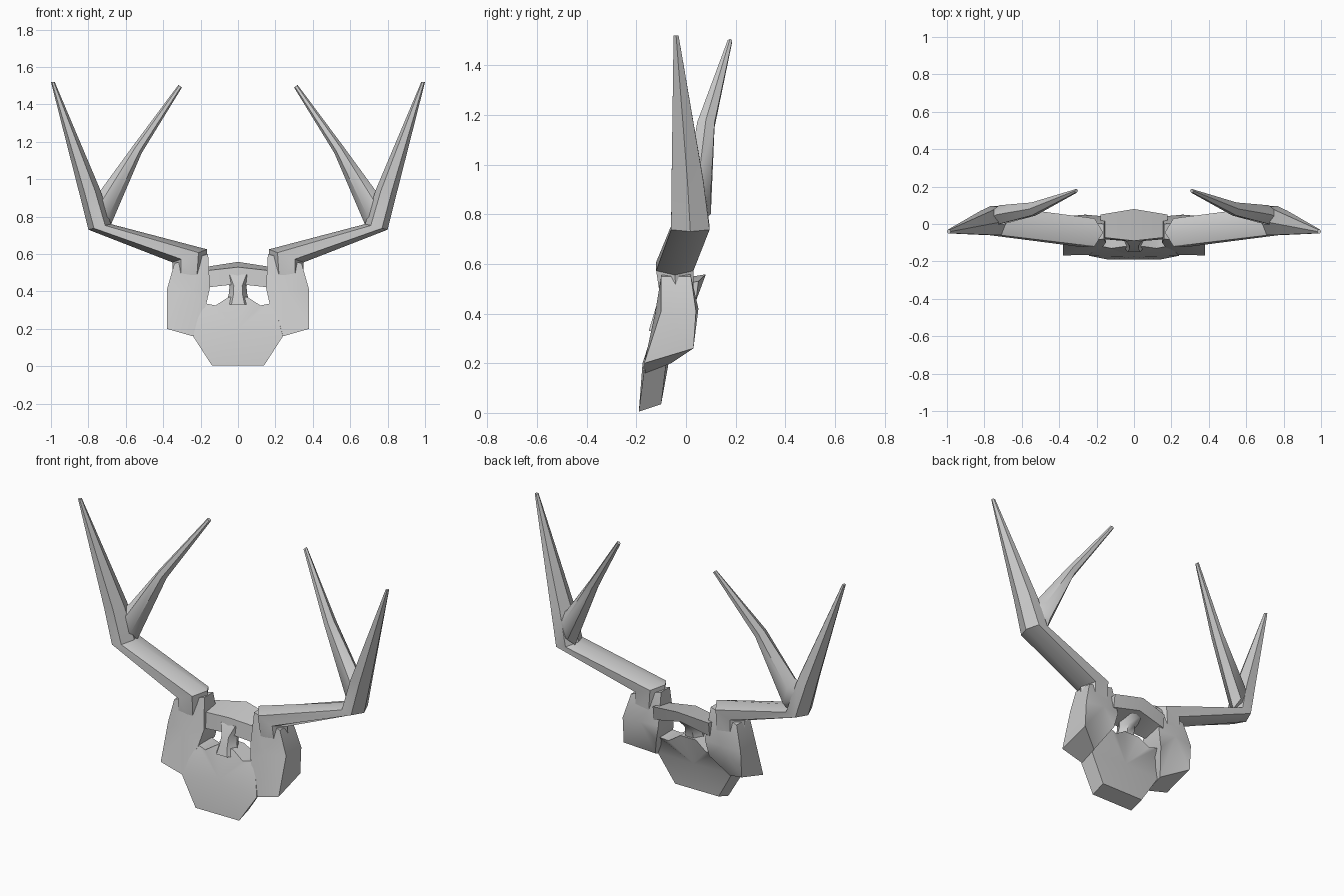
import bpy, bmesh, math
from mathutils import Vector

if "Cube" in bpy.data.objects:
    bpy.data.objects.remove(bpy.data.objects["Cube"])


def finish(name, bm, mirror=False):
    bmesh.ops.recalc_face_normals(bm, faces=bm.faces)
    mesh = bpy.data.meshes.new(name)
    bm.to_mesh(mesh)
    bm.free()
    ob = bpy.data.objects.new(name, mesh)
    bpy.context.collection.objects.link(ob)
    if mirror:
        ob.modifiers.new("Mirror", 'MIRROR').use_mirror_merge = False
    bpy.ops.object.select_all(action='DESELECT')
    ob.select_set(True)
    bpy.context.view_layer.objects.active = ob
    bpy.ops.object.shade_smooth_by_angle(angle=math.radians(45))
    return ob


def loft(name, rings, mirror=False):
    bm = bmesh.new()
    rows = [[bm.verts.new(p) for p in r] for r in rings]
    n = len(rows[0])
    for a, b in zip(rows, rows[1:]):
        for i in range(n):
            j = (i + 1) % n
            bm.faces.new((a[i], a[j], b[j], b[i]))
    bm.faces.new(rows[0])
    bm.faces.new(rows[-1])
    return finish(name, bm, mirror)


def ring(x0, z0, x1, z1, y0, y1):
    """Six-sided section between two outline points, spanning y0..y1."""
    c = Vector(((x0 + x1) / 2, (y0 + y1) / 2, (z0 + z1) / 2))
    a = Vector((x1 - x0, 0, z1 - z0)) / 2
    b = Vector((0, (y1 - y0) / 2 / 0.866, 0))
    return [c + a * math.cos(i * math.pi / 3) + b * math.sin(i * math.pi / 3)
            for i in range(6)]


def plate(name, pts, front_mid, back_mid, mirror=False):
    """Outline of (x, z, front y, back y, back z lift), fanned to a middle point."""
    bm = bmesh.new()
    f = [bm.verts.new((x, yf, z)) for x, z, yf, yb, dz in pts]
    b = [bm.verts.new((x, yb, z + dz)) for x, z, yf, yb, dz in pts]
    fm, bk = bm.verts.new(front_mid), bm.verts.new(back_mid)
    for i in range(len(pts)):
        j = (i + 1) % len(pts)
        bm.faces.new((f[i], f[j], fm))
        bm.faces.new((b[j], b[i], bk))
        bm.faces.new((f[j], f[i], b[i], b[j]))
    return finish(name, bm, mirror)


# Snout shield below the eyes
half = [(.14, .005, -.19, -.10, .03), (.24, .16, -.17, -.08, .04),
        (.20, .31, -.13, -.03, .0), (.17, .335, -.12, -.0, .0),
        (.12, .325, -.13, -.01, .0), (.05, .37, -.12, -.02, .0)]
snout = half + [(-p[0],) + p[1:] for p in reversed(half)]
plate("snout", snout, (0, -.175, .2), (0, -.07, .2))

# Nose bridge between the eyes
loft("nose_bridge", [ring(-w, z, w, z, y0, y1) for w, z, y0, y1 in (
    (.07, .33, -.15, -.04), (.05, .38, -.135, -.03),
    (.045, .43, -.12, -.02), (.09, .49, -.09, .03))])

# Brow with a rear crest
side = [(-.08, .42), (-.07, .51), (.05, .53), (.04, .45)]
mid = [(-.095, .44), (-.09, .53), (.08, .558), (.05, .49)]
loft("brow", [[(x, y, z) for y, z in prof]
              for x, prof in ((-.18, side), (0, mid), (.18, side))])

# Cheeks beside the eyes
cheek = [(.16, .60, -.08, .0, .0), (.15, .42, -.10, .04, .0),
         (.17, .33, -.125, .03, .0), (.24, .16, -.165, -.06, .04),
         (.38, .20, -.168, .03, .06), (.38, .41, -.10, .04, .0),
         (.34, .55, -.10, .02, .0)]
plate("cheek", cheek, (.26, -.125, .40), (.26, .05, .42), True)

# Antler beam and outer tine
loft("antler", [ring(.18, .44, .35, .44, -.10, .03),
                ring(.165, .625, .35, .555, -.12, .03),
                ring(.68, .76, .80, .73, -.06, .095),
                ring(.735, .94, .85, .93, -.058, .07),
                ring(.98, 1.52, 1.0, 1.52, -.05, -.03)], True)

# Inner antler tine
loft("inner_tine", [ring(.73, .75, .79, .90, -.02, .06),
                    ring(.68, .755, .735, .94, .0, .10),
                    ring(.515, 1.14, .56, 1.18, .045, .115),
                    ring(.30, 1.49, .318, 1.505, .168, .186)], True)
